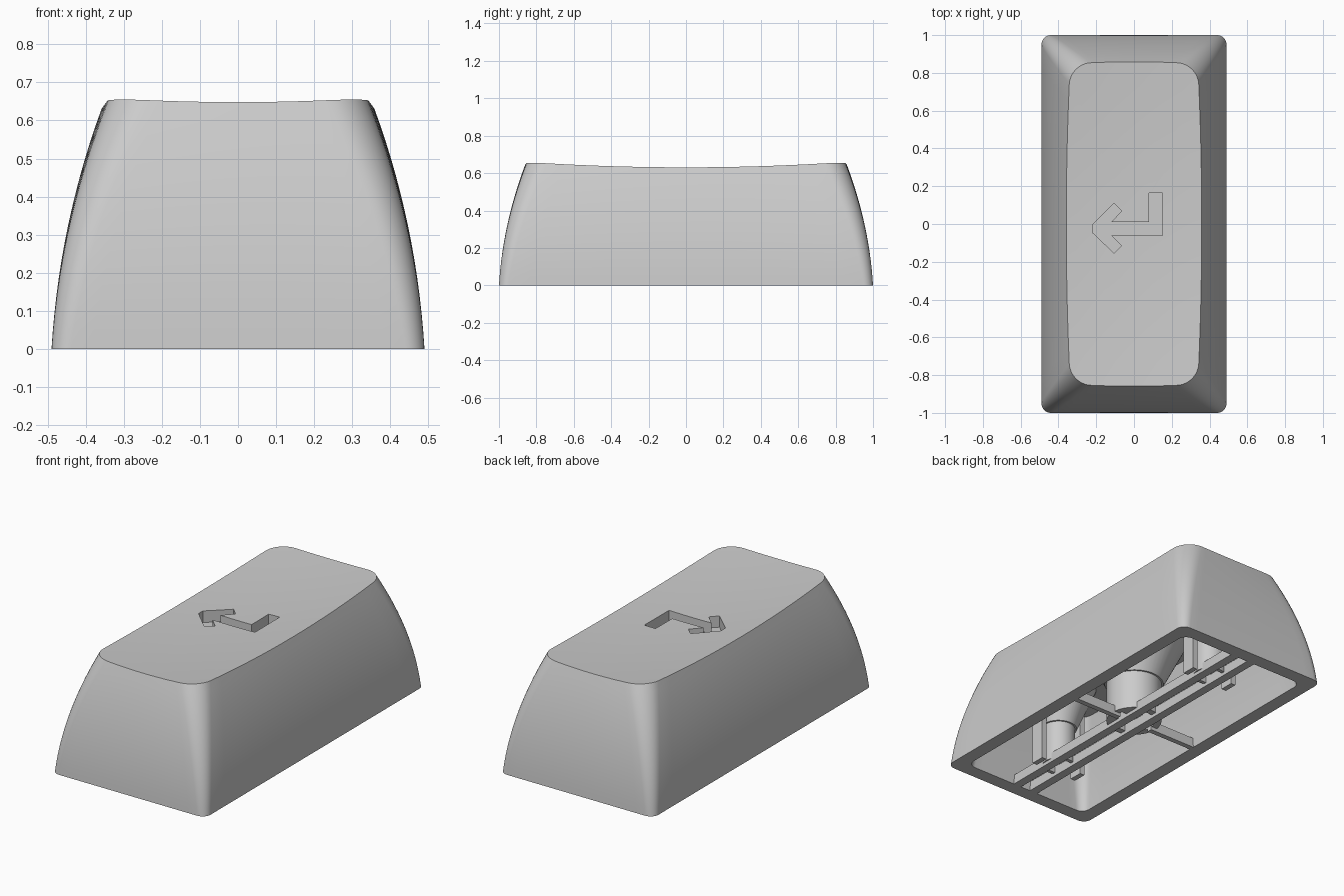
import bpy, bmesh, math
from mathutils import Matrix, Vector

cube = bpy.data.objects.get("Cube")
if cube:
    bpy.data.objects.remove(cube, do_unlink=True)

grey = bpy.data.materials.new("matte_grey")
grey.use_nodes = True
COLOUR = (0.6, 0.6, 0.6, 1)
grey.diffuse_color = COLOUR
grey.node_tree.nodes["Principled BSDF"].inputs["Base Color"].default_value = COLOUR

WALL, ROOF = 0.08, 0.5


def make_object(name, bm):
    bmesh.ops.recalc_face_normals(bm, faces=bm.faces[:])
    mesh = bpy.data.meshes.new(name)
    bm.to_mesh(mesh)
    bm.free()
    mesh.materials.append(grey)
    obj = bpy.data.objects.new(name, mesh)
    bpy.context.collection.objects.link(obj)
    return obj


def select(obj):
    bpy.ops.object.select_all(action='DESELECT')
    obj.select_set(True)
    bpy.context.view_layer.objects.active = obj


def smooth(obj, angle=28):
    select(obj)
    bpy.ops.object.shade_smooth_by_angle(angle=math.radians(angle))


def cut(obj, cutter):
    cutter.hide_render = True
    mod = obj.modifiers.new("cut", 'BOOLEAN')
    mod.operation, mod.solver, mod.object = 'DIFFERENCE', 'EXACT', cutter
    select(obj)
    bpy.ops.object.modifier_apply(modifier=mod.name)
    bpy.data.objects.remove(cutter, do_unlink=True)


def dish(x, y):
    """Height of the scooped top."""
    return 0.618 + 0.1 * x * x + 0.041 * y * y


def outline(hx, hy, r, corner=8, side=16):
    """Rounded rectangle, always with the same number of points."""
    arcs = []
    for q, (sx, sy) in enumerate(((1, 1), (-1, 1), (-1, -1), (1, -1))):
        centre = Vector((sx * (hx - r), sy * (hy - r)))
        for i in range(corner + 1):
            a = math.pi / 2 * (q + i / corner)
            arcs.append(centre + r * Vector((math.cos(a), math.sin(a))))
    pts = []
    for i, p in enumerate(arcs):
        pts.append(p)
        if i % (corner + 1) == corner:
            nxt = arcs[(i + 1) % len(arcs)]
            pts += [p.lerp(nxt, k / side) for k in range(1, side)]
    return pts


def section(z, inset=0):
    """Cross-section at height z, with sides that bow out towards the top."""
    d = inset + 0.06 * z + 0.26 * z * z
    hx, hy = 0.49 - d, 1 - d
    bow = (z / 0.65) ** 2
    return [Vector((p.x * (1 + 0.03 * bow * (1 - (p.y / hy) ** 2)),
                    p.y * (1 + 0.008 * bow * (1 - (p.x / hx) ** 2))))
            for p in outline(hx, hy, 0.05 + 0.09 * z)]


def shell_ring(t):
    """Outer ring at fraction t of the way up to the scooped top."""
    count = len(section(0))
    ring = []
    for i in range(count):
        z = 0.64 * t
        for _ in range(4):
            p = section(z)[i]
            z = t * dish(p.x, p.y)
        ring.append(Vector((p.x, p.y, z)))
    return ring


# Hollow cap: cavity roof, inner walls, rim, outer walls, scooped top
bm = bmesh.new()
rings = [[p.to_3d() + Vector((0, 0, z)) for p in section(z, WALL)]
         for z in [ROOF * (1 - k / 6) for k in range(7)]]
rings += [shell_ring(k / 14) for k in range(15)]
edge = rings[-1]
for s in (0.85, 0.65, 0.45, 0.25, 0.1):
    rings.append([Vector((p.x * s, p.y * s, dish(p.x * s, p.y * s))) for p in edge])
loops = [[bm.verts.new(p) for p in ring] for ring in rings]
n = len(edge)
for a, b in zip(loops, loops[1:]):
    for i in range(n):
        j = (i + 1) % n
        bm.faces.new((a[i], a[j], b[j], b[i]))
bm.faces.new(loops[0])
tip = bm.verts.new((0, 0, dish(0, 0)))
for i in range(n):
    bm.faces.new((loops[-1][i], loops[-1][(i + 1) % n], tip))
cap = make_object("cap_shell", bm)

# Bent arrow engraved in the top
arrow = [(.08, .165), (.15, .165), (.15, -.06), (-.12, -.06), (-.065, -.115), (-.105, -.155),
         (-.22, -.045), (-.22, -.005), (-.105, .11), (-.065, .07), (-.12, .01), (.08, .01)]
bm = bmesh.new()
face = bm.faces.new([bm.verts.new((x, y, 0.555)) for x, y in arrow])
top = bmesh.ops.extrude_face_region(bm, geom=[face])
bmesh.ops.translate(bm, vec=(0, 0, 0.3),
                    verts=[v for v in top["geom"] if isinstance(v, bmesh.types.BMVert)])
cut(cap, make_object("arrow_cutter", bm))
smooth(cap)


def box(name, centre, size):
    bm = bmesh.new()
    bmesh.ops.create_cube(bm, size=1, matrix=Matrix.Translation(centre) @ Matrix.Diagonal((*size, 1)))
    return make_object(name, bm)


def cone(name, y, r_low, r_high, low, high):
    bm = bmesh.new()
    bmesh.ops.create_cone(bm, cap_ends=True, segments=48, radius1=r_low, radius2=r_high,
                          depth=high - low, matrix=Matrix.Translation((0, y, (low + high) / 2)))
    return make_object(name, bm)


# Stems with cross-shaped sockets and flared roots
for label, y, r, flare in (("centre", 0, 0.15, 0.29), ("front", -0.64, 0.09, 0.21), ("back", 0.64, 0.09, 0.21)):
    stem = cone(label + "_stem", y, r, r, 0.02, 0.51)
    for size in ((0.065, r * 1.5, 0.5), (r * 1.5, 0.065, 0.5)):
        cut(stem, box("socket_cutter", (0, y, 0), size))
    smooth(stem)
    smooth(cone(label + "_stem_root", y, r + 0.01, flare, 0.25, 0.51))

# Low braces along and across the opening
for side, s in (("left", 1), ("right", -1)):
    box(side + "_long_brace", (s * 0.057, 0, 0.028), (0.05, 1.86, 0.056))
    box(side + "_cross_brace", (s * 0.265, 0, 0.028), (0.31, 0.03, 0.056))

    # Upright supports beside the outer stems
    for end, t in (("back", 1), ("front", -1)):
        box(f"{end}_{side}_support", (s * 0.135, t * 0.64, 0.255), (0.03, 0.08, 0.51))
